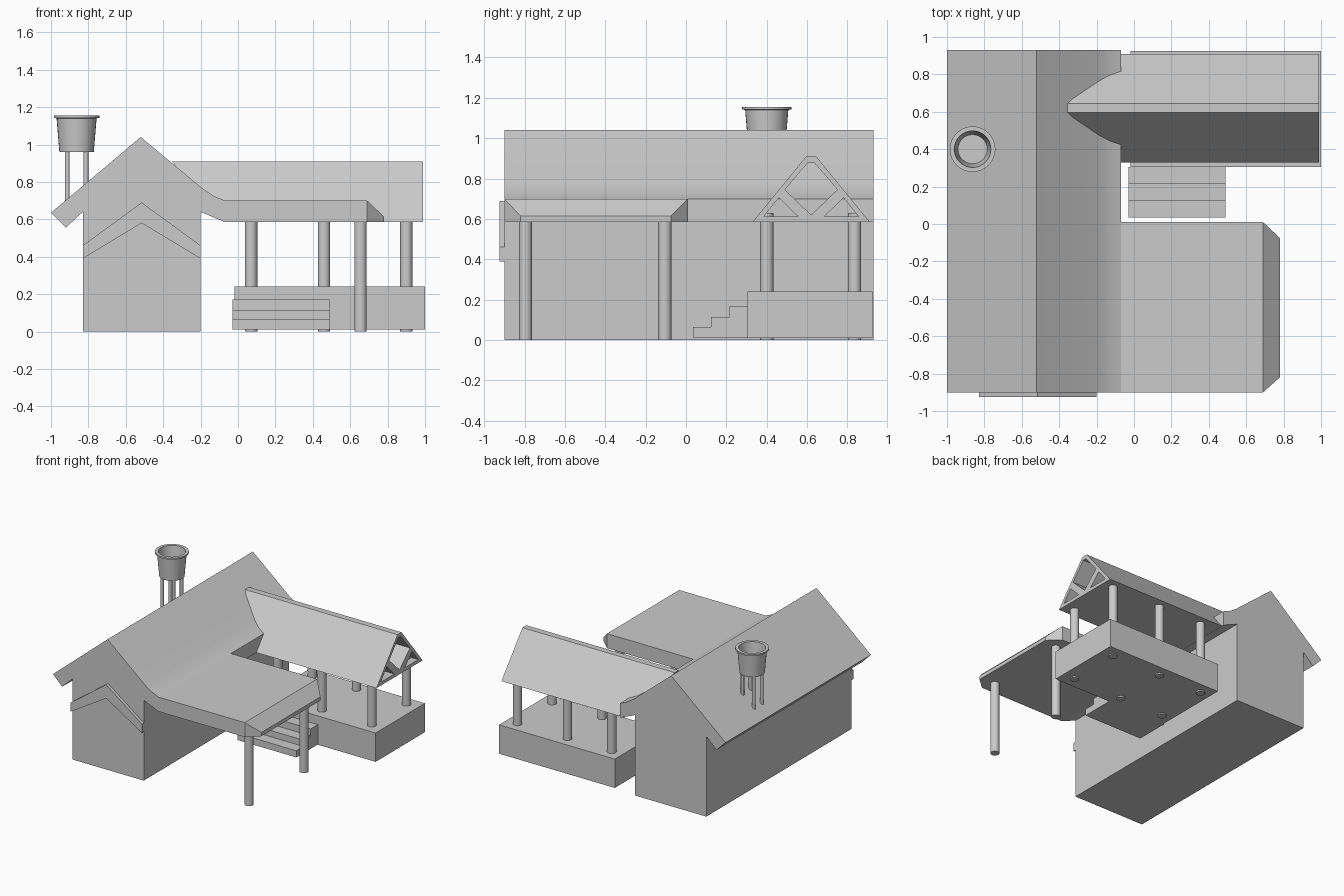
import bpy, bmesh, math
from mathutils import Vector

cube = bpy.data.objects.get("Cube")
if cube:
    bpy.data.objects.remove(cube, do_unlink=True)


def finish(name, bm, smooth=False):
    bmesh.ops.recalc_face_normals(bm, faces=bm.faces[:])
    mesh = bpy.data.meshes.new(name)
    bm.to_mesh(mesh)
    bm.free()
    obj = bpy.data.objects.new(name, mesh)
    bpy.context.collection.objects.link(obj)
    if smooth:
        bpy.ops.object.select_all(action='DESELECT')
        obj.select_set(True)
        bpy.context.view_layer.objects.active = obj
        bpy.ops.object.shade_smooth_by_angle(angle=math.radians(35))
    return obj


def box(name, x, y, z):
    bm = bmesh.new()
    bmesh.ops.create_cube(bm, size=1)
    for v in bm.verts:
        v.co = [lo + (c + 0.5) * (hi - lo) for c, (lo, hi) in zip(v.co, (x, y, z))]
    return finish(name, bm)


def prism(name, loops, axis, start, end, shape=None, smooth=False):
    """Extrude an outline (further loops are holes) along x or y."""
    bm = bmesh.new()
    for loop in loops:
        vs = [bm.verts.new((start, a, z) if axis == 'x' else (a, start, z)) for a, z in loop]
        for i, v in enumerate(vs):
            bm.edges.new((v, vs[i - 1]))
    if len(loops) == 1:
        bm.faces.new(vs)
    else:
        bmesh.ops.triangle_fill(bm, edges=bm.edges[:], use_beauty=True)
    caps = bmesh.ops.extrude_face_region(bm, geom=bm.faces[:], use_keep_orig=True)['geom']
    step = Vector((end - start, 0, 0) if axis == 'x' else (0, end - start, 0))
    bmesh.ops.translate(bm, vec=step, verts=[g for g in caps if isinstance(g, bmesh.types.BMVert)])
    if shape:
        for v in bm.verts:
            shape(v.co)
    return finish(name, bm, smooth)


def post(name, x, y, bottom, top, radius, sides=24):
    bm = bmesh.new()
    bmesh.ops.create_cone(bm, cap_ends=True, segments=sides, radius1=radius,
                          radius2=radius, depth=top - bottom)
    bmesh.ops.translate(bm, vec=(x, y, (top + bottom) / 2), verts=bm.verts[:])
    return finish(name, bm, True)


# Main house: walls and overhanging roof in one section
house = [(-0.83, 0), (-0.2, 0), (-0.2, 0.64), (-0.07, 0.585), (-0.07, 0.70),
         (-0.13, 0.725), (-0.19, 0.765), (-0.52, 1.04), (-1, 0.635), (-0.92, 0.555), (-0.83, 0.64)]
prism("house_and_roof", [house], 'y', -0.9, 0.93, smooth=True)

# Chevron band on the front gable
band = [(-0.83, 0.39), (-0.515, 0.58), (-0.2, 0.39), (-0.2, 0.46), (-0.515, 0.69), (-0.83, 0.46)]
prism("gable_band", [band], 'y', -0.925, -0.89)

# Flat canopy with a chamfered outer end
bm = bmesh.new()
for x, y0, y1, top in ((-0.07, -0.9, 0.01, 0.70), (0.69, -0.9, 0.01, 0.70), (0.78, -0.82, -0.075, 0.615)):
    for y in (y0, y1):
        for z in (0.585, top):
            bm.verts.new((x, y, z))
bmesh.ops.convex_hull(bm, input=bm.verts[:])
bmesh.ops.dissolve_limit(bm, angle_limit=0.01, verts=bm.verts[:], edges=bm.edges[:])
finish("canopy", bm)
for side, y in (("front", -0.795), ("back", -0.105)):
    post("canopy_post_" + side, 0.655, y, 0, 0.6, 0.033)

# Side pavilion roof with a truss section, its inner end cut to the main slope
MID = 0.62


def mirrored(half):
    return half + [(2 * MID - y, z) for y, z in reversed(half)]


outline = mirrored([(0.33, 0.585), (0.595, 0.91)])
upper_hole = mirrored([(0.49, 0.745), (0.605, 0.88)]) + [(MID, 0.62)]
left_hole = [(0.385, 0.612), (0.46, 0.705), (0.555, 0.612)]
right_hole = [(2 * MID - y, z) for y, z in left_hole]


def cut_to_slope(co):
    if co.x < 0:
        co.x -= max(0, co.z - 0.70) * 1.33


prism("pavilion_roof", [outline, upper_hole, left_hole, right_hole], 'x', -0.075, 0.99, cut_to_slope)

# Pavilion deck, posts and steps
box("deck", (-0.02, 1), (0.305, 0.925), (0.01, 0.24))
for i, x in enumerate((0.07, 0.46, 0.9)):
    for side, y in (("front", 0.4), ("back", 0.835)):
        post(f"pavilion_post_{side}_{i + 1}", x, y, 0, 0.63, 0.033)
for i, top in enumerate((0.065, 0.115, 0.17)):
    y = 0.035 + 0.09 * i
    box(f"step_{i + 1}", (-0.03, 0.49), (y, y + 0.09), (0.012, top))

# Open water tank on four legs
TX, TY = -0.863, 0.4
tank = [(0, 0.96), (0.092, 0.96), (0.107, 1.14), (0.122, 1.143), (0.122, 1.155),
        (0.098, 1.155), (0.078, 0.985), (0, 0.985)]
bm = bmesh.new()
vs = [bm.verts.new((TX + r, TY, z)) for r, z in tank]
edges = [bm.edges.new(pair) for pair in zip(vs, vs[1:])]
bmesh.ops.spin(bm, geom=vs + edges, cent=(TX, TY, 0), axis=(0, 0, 1),
               angle=math.tau, steps=32, use_duplicate=False)
bmesh.ops.remove_doubles(bm, verts=bm.verts[:], dist=0.0005)
finish("water_tank", bm, True)
for i in range(4):
    dx, dy = (-0.05, 0.05)[i % 2], (-0.05, 0.05)[i // 2]
    post(f"tank_leg_{i + 1}", TX + dx, TY + dy, 0.68, 0.965, 0.013, 12)
